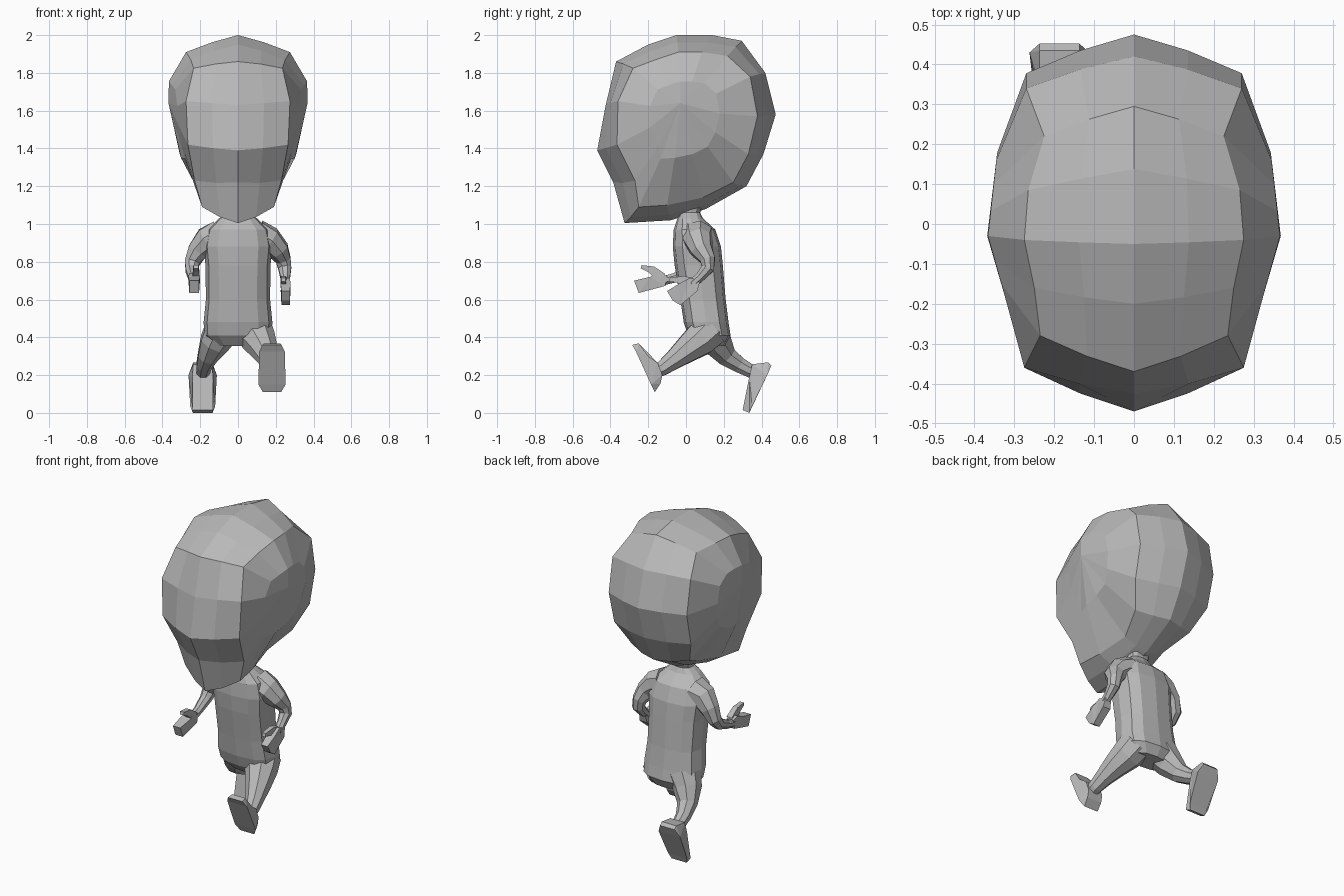
import bpy, bmesh, math
from mathutils import Vector

old = bpy.data.objects.get("Cube")
if old:
    bpy.data.objects.remove(old, do_unlink=True)

GREY = (0.49, 0.49, 0.49, 1)
mat = bpy.data.materials.new("plain grey")
mat.use_nodes = True
mat.diffuse_color = GREY
bsdf = mat.node_tree.nodes["Principled BSDF"]
bsdf.inputs["Base Color"].default_value = GREY
bsdf.inputs["Roughness"].default_value = 0.8


def finish(name, bm, mirror=False):
    """Turn a bmesh into a flat-shaded object."""
    bmesh.ops.recalc_face_normals(bm, faces=bm.faces)
    mesh = bpy.data.meshes.new(name)
    bm.to_mesh(mesh)
    bm.free()
    mesh.materials.append(mat)
    obj = bpy.data.objects.new(name, mesh)
    bpy.context.collection.objects.link(obj)
    if mirror:
        mod = obj.modifiers.new("Mirror", "MIRROR")
        mod.use_clip = True


def loft(bm, rings, capped=True):
    """Bridge closed rings that all have the same number of points."""
    loops = [[bm.verts.new(p) for p in ring] for ring in rings]
    n = len(loops[0])
    for a, b in zip(loops, loops[1:]):
        for i in range(n):
            j = (i + 1) % n
            bm.faces.new((a[i], a[j], b[j], b[i]))
    if capped:
        bm.faces.new(loops[0])
        bm.faces.new(loops[-1])
    return loops


def limb(name, path, sides=8):
    """Tapered tube through (x, y, z, radius) points."""
    pts = [Vector(p[:3]) for p in path]
    rings = []
    for i, p in enumerate(pts):
        along = (pts[min(i + 1, len(pts) - 1)] - pts[max(i - 1, 0)]).normalized()
        u = along.cross(Vector((1, 0, 0))).normalized()
        v = along.cross(u)
        r = path[i][3]
        rings.append([p + r * (math.cos(t) * u + math.sin(t) * v)
                      for t in (math.tau * (k + 0.5) / sides for k in range(sides))])
    bm = bmesh.new()
    loft(bm, rings)
    finish(name, bm)


def slab(name, x, outline):
    """Side outline of (y, z, half width) points, widened along x."""
    bm = bmesh.new()
    loft(bm, [[(x + s * w, y, z) for y, z, w in outline] for s in (-1, 1)])
    bmesh.ops.triangulate(bm, faces=[f for f in bm.faces if len(f.verts) > 4])
    finish(name, bm)


# Head: centre profile and matching side ring, (y, z) then (x, y, z)
HEAD = [
    ((-.325, 1.005), (.19, -.25, 1.09)),
    ((-.385, 1.22), (.23, -.27, 1.23)),
    ((-.47, 1.39), (.265, -.365, 1.42)),
    ((-.425, 1.63), (.275, -.36, 1.65)),
    ((-.37, 1.86), (.235, -.28, 1.825)),
    ((-.2, 1.95), (.25, -.16, 1.87)),
    ((-.05, 2.0), (.275, -.04, 1.91)),
    ((.138, 2.0), (.265, .085, 1.91)),
    ((.295, 1.97), (.225, .22, 1.89)),
    ((.42, 1.8), (.27, .34, 1.78)),
    ((.475, 1.58), (.27, .378, 1.57)),
    ((.41, 1.37), (.265, .33, 1.37)),
    ((.32, 1.2), (.2, .25, 1.22)),
    ((.106, 1.08), (.14, .09, 1.14)),
    ((-.08, 1.02), (.17, -.1, 1.1)),
]
centre = [Vector((0, y, z)) for (y, z), _ in HEAD]
side = [Vector(p) for _, p in HEAD]
pivot = Vector((0, 0, 1.6))
middle, cheek = [], []
for c, s in zip(centre, side):
    m = c.lerp(s, 0.5)
    bulge = (Vector((0, m.y, m.z)) - pivot) * 0.02
    middle.append(m + bulge)
    y, z = s.y * 0.5 - 0.01, 1.6 + (s.z - 1.6) * 0.5
    slope = .28 * max(0, 1.55 - z) + .28 * max(0, -.03 - y) + .11 * max(0, y + .03)
    cheek.append(Vector((.366 - slope, y, z)))
bm = bmesh.new()
rim = loft(bm, [centre, middle, side, cheek], capped=False)[-1]
hub = bm.verts.new((.368, -.03, 1.64))
for i, v in enumerate(rim):
    bm.faces.new((v, rim[(i + 1) % len(rim)], hub))
finish("head", bm, mirror=True)

# Torso: stacked rounded rings of (z, front y, back y, half width)
TORSO = [
    (1.12, -.045, .1, .07), (1.06, -.025, .075, .06), (1.03, -.045, .09, .1),
    (.97, -.065, .155, .165), (.88, -.07, .185, .182), (.78, -.06, .195, .172),
    (.6, -.03, .21, .17), (.48, -.012, .225, .182), (.41, .01, .236, .178),
    (.355, .06, .205, .12),
]


def squared(v):
    """Push a sine or cosine outward for a fuller cross-section."""
    return math.copysign(abs(v) ** 0.75, v)


rings = []
for z, front, back, w in TORSO:
    d, mid = (back - front) / 2, (back + front) / 2
    turns = [math.tau * k / 12 for k in range(12)]
    rings.append([(w * squared(math.cos(t)), mid + d * squared(math.sin(t)), z)
                  for t in turns])
bm = bmesh.new()
loft(bm, rings)
finish("torso", bm)

# Legs in mid stride
limb("left_leg", [(.085, .13, .44, .1), (.11, .07, .385, .094), (.14, 0, .332, .074),
                  (.165, -.07, .277, .054), (.18, -.125, .237, .043), (.18, -.16, .22, .04)])
limb("right_leg", [(-.085, .135, .44, .098), (-.125, .165, .37, .083), (-.16, .215, .3, .058),
                   (-.178, .28, .255, .045), (-.185, .345, .22, .038), (-.185, .38, .2, .036)])

# Feet, toes raised in front and pointing down behind
slab("left_foot", .18, [(-.165, .11, .048), (-.185, .15, .072), (-.265, .325, .068),
                        (-.285, .36, .05), (-.25, .368, .045), (-.2, .3, .056),
                        (-.15, .265, .05), (-.125, .2, .05), (-.135, .155, .05)])
slab("right_foot", -.187, [(.3, .015, .055), (.335, 0, .052), (.35, .035, .066),
                           (.43, .2, .075), (.452, .25, .05), (.435, .268, .05),
                           (.35, .257, .05), (.335, .19, .055)])

# Arms, bent at the elbow
limb("left_arm", [(.1, .06, .935, .09), (.165, .065, .91, .078), (.215, .085, .86, .06),
                  (.24, .115, .81, .043), (.248, .115, .765, .037), (.25, .075, .72, .028),
                  (.252, .03, .68, .026)])
limb("right_arm", [(-.1, .06, .935, .09), (-.165, .06, .91, .078), (-.215, .07, .855, .058),
                   (-.243, .065, .795, .043), (-.245, .03, .755, .035), (-.238, -.06, .715, .027),
                   (-.235, -.12, .7, .026)])

# Hands: a flat palm with a separate thumb
slab("left_palm", .252, [(.075, .7, .02), (.06, .645, .026), (-.03, .57, .022),
                         (-.07, .595, .022), (-.1, .645, .022), (-.035, .685, .027),
                         (.02, .715, .022)])
slab("left_thumb", .24, [(.035, .715, .016), (0, .665, .016), (-.05, .69, .013),
                         (-.09, .695, .011), (-.085, .715, .011), (-.01, .725, .015)])
slab("right_palm", -.232, [(-.1, .725, .022), (-.11, .672, .027), (-.25, .635, .026),
                           (-.275, .7, .025), (-.19, .72, .032), (-.14, .74, .026)])
slab("right_thumb", -.222, [(-.11, .735, .018), (-.15, .7, .02), (-.2, .745, .016),
                            (-.24, .765, .013), (-.235, .782, .013), (-.17, .775, .016)])
